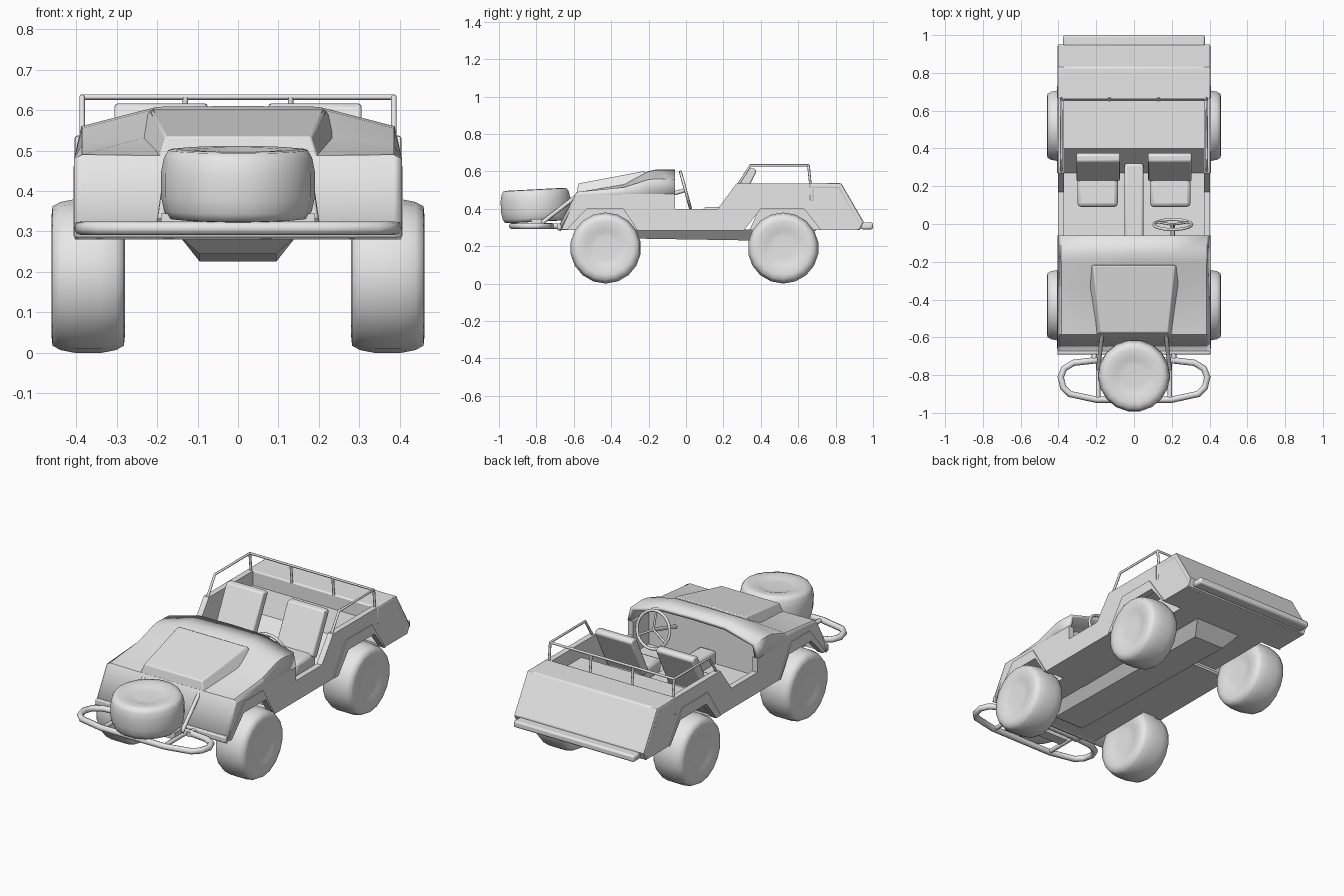
import bpy, bmesh, math
from mathutils import Matrix, Vector

if "Cube" in bpy.data.objects:
    bpy.data.objects.remove(bpy.data.objects["Cube"])

grey = bpy.data.materials.new("light_grey")
grey.diffuse_color = (0.8, 0.8, 0.8, 1)
grey.use_nodes = True
grey.node_tree.nodes["Principled BSDF"].inputs["Base Color"].default_value = grey.diffuse_color


def finish(ob, bevel=0.0, angle=30):
    ob.data.materials.append(grey)
    if bevel:
        m = ob.modifiers.new("bevel", 'BEVEL')
        m.width, m.segments, m.limit_method = bevel, 2, 'ANGLE'
    bpy.ops.object.select_all(action='DESELECT')
    ob.select_set(True)
    bpy.context.view_layer.objects.active = ob
    bpy.ops.object.shade_smooth_by_angle(angle=math.radians(angle))
    return ob


def mesh_object(name, bm, bevel=0.0, angle=30):
    bmesh.ops.recalc_face_normals(bm, faces=bm.faces)
    me = bpy.data.meshes.new(name)
    bm.to_mesh(me)
    bm.free()
    ob = bpy.data.objects.new(name, me)
    bpy.context.collection.objects.link(ob)
    return finish(ob, bevel, angle)


def prism(name, outline, x0, x1, bevel=0.0):
    """Extrude a (y, z) outline from x0 to x1."""
    bm = bmesh.new()
    a = [bm.verts.new((x0, y, z)) for y, z in outline]
    b = [bm.verts.new((x1, y, z)) for y, z in outline]
    bm.faces.new(a)
    bm.faces.new(b[::-1])
    n = len(a)
    for i in range(n):
        bm.faces.new((a[i], b[i], b[(i + 1) % n], a[(i + 1) % n]))
    return mesh_object(name, bm, bevel)


def box(name, x0, x1, y0, y1, z0, z1, bevel=0.0):
    return prism(name, [(y0, z0), (y1, z0), (y1, z1), (y0, z1)], x0, x1, bevel)


def tube(name, pts, r, closed=False):
    cu = bpy.data.curves.new(name, 'CURVE')
    cu.dimensions = '3D'
    cu.bevel_depth, cu.bevel_resolution, cu.use_fill_caps = r, 2, True
    sp = cu.splines.new('POLY')
    sp.points.add(len(pts) - 1)
    for p, co in zip(sp.points, pts):
        p.co = (*co, 1)
    sp.use_cyclic_u = closed
    ob = bpy.data.objects.new(name, cu)
    bpy.context.collection.objects.link(ob)
    bpy.ops.object.select_all(action='DESELECT')
    ob.select_set(True)
    bpy.context.view_layer.objects.active = ob
    bpy.ops.object.convert(target='MESH')
    return finish(bpy.context.view_layer.objects.active, 0, 50)


def tire(name, matrix, h=0.091, n=18):
    """Lathe a balloon tire with a shallow hub around local z."""
    prof = [(0, .88), (.06, .88), (.088, .90), (.11, .98), (.145, 1), (.172, .97),
            (.183, .75), (.19, .35)]
    prof = [(r, z * h) for r, z in prof]
    prof += [(r, -z) for r, z in reversed(prof)]
    bm = bmesh.new()
    vs = [bm.verts.new((r, 0, z)) for r, z in prof]
    es = [bm.edges.new(p) for p in zip(vs, vs[1:])]
    bmesh.ops.spin(bm, geom=vs + es, axis=(0, 0, 1), cent=(0, 0, 0),
                   angle=2 * math.pi, steps=n, use_merge=True)
    bmesh.ops.remove_doubles(bm, verts=bm.verts, dist=1e-4)
    bm.transform(matrix)
    return mesh_object(name, bm, 0, 65)


# wheels and the spare lying over the front bumper
for side, sx in (("left", -1), ("right", 1)):
    for end, y in (("front", -.43), ("rear", .52)):
        tire(f"{end}_{side}_wheel", Matrix.Translation((sx * .37, y, .19))
             @ Matrix.Rotation(sx * math.pi / 2, 4, 'Y'))
tire("spare_wheel", Matrix.Translation((0, -.803, .417)) @ Matrix.Rotation(math.radians(3), 4, 'X'), .087)

# body sides with door openings and wheel arches, plus thin arch flares
side_outline = [(-.685, .29), (-.58, .48), (-.06, .48), (-.06, .40), (.17, .40), (.27, .535),
                (.83, .535), (.95, .33), (.93, .287), (.72, .287), (.63, .40), (.40, .40),
                (.31, .285), (-.26, .285), (-.335, .40), (-.53, .40), (-.635, .29)]
rear_flare = [(.27, .287), (.385, .46), (.61, .46), (.73, .287), (.72, .287), (.63, .40),
              (.40, .40), (.31, .287)]
front_flare = [(-.66, .29), (-.52, .46), (-.355, .46), (-.25, .287), (-.26, .287),
               (-.335, .40), (-.53, .40), (-.635, .29)]
for side, sx in (("left", -1), ("right", 1)):
    prism(f"{side}_body_side", side_outline, sx * .37, sx * .402)
    prism(f"{side}_rear_flare", rear_flare, sx * .395, sx * .407)
    prism(f"{side}_front_flare", front_flare, sx * .395, sx * .407)

# hood, fenders and cowl: a shell lofted along y
sections = [(-.69, [(0, .29), (.24, .29), (.385, .29), (.405, .29)]),
            (-.585, [(0, .488), (.24, .488), (.385, .49), (.405, .48)]),
            (-.33, [(0, .54), (.24, .53), (.385, .515), (.405, .48)]),
            (-.205, [(0, .60), (.22, .598), (.385, .555), (.405, .48)]),
            (-.16, [(0, .61), (.20, .608), (.387, .56), (.405, .48)]),
            (-.06, [(0, .61), (.20, .606), (.387, .555), (.405, .48)])]
bm = bmesh.new()
rows = []
for y, half in sections:
    pts = [(-x, z) for x, z in half[:0:-1]] + half
    rows.append([bm.verts.new((x, y, z)) for x, z in pts])
for r0, r1 in zip(rows, rows[1:]):
    for i in range(len(r0) - 1):
        bm.faces.new((r0[i], r0[i + 1], r1[i + 1], r1[i]))
shell = mesh_object("front_bodywork", bm, 0, 20)
sol = shell.modifiers.new("thickness", 'SOLIDIFY')
sol.thickness, sol.offset = .022, -1

# raised hood panel
bm = bmesh.new()
top = [(-.18, -.575, .535), (.18, -.575, .535), (.215, -.22, .602), (-.215, -.22, .602)]
low = [(-.20, -.587, .475), (.20, -.587, .475), (.25, -.21, .55), (-.25, -.21, .55)]
t, l = [bm.verts.new(p) for p in top], [bm.verts.new(p) for p in low]
bm.faces.new(t)
bm.faces.new(l[::-1])
for i in range(4):
    bm.faces.new((t[i], l[i], l[(i + 1) % 4], t[(i + 1) % 4]))
mesh_object("hood_panel", bm, .005)

# inner structure
prism("engine_bay", [(-.665, .287), (-.58, .45), (-.24, .45), (-.24, .287)], -.28, .28)
bm = bmesh.new()
wall = [(-.375, .285), (.375, .285), (.375, .50), (.35, .535), (.20, .575), (-.20, .575),
        (-.35, .535), (-.375, .50)]
face = bm.faces.new([bm.verts.new((x, -.215, z)) for x, z in wall])
ext = bmesh.ops.extrude_face_region(bm, geom=[face])["geom"]
bmesh.ops.translate(bm, vec=(0, .015, 0), verts=[v for v in ext if isinstance(v, bmesh.types.BMVert)])
mesh_object("firewall", bm)
box("floor", -.375, .375, -.25, .31, .285, .30)
box("tunnel", -.05, .05, -.2, .32, .30, .375, .012)
prism("rear_underbody", [(.34, .287), (.40, .42), (.66, .42), (.66, .50), (.80, .50),
                         (.92, .31), (.92, .287)], -.28, .28)
box("tail_floor", -.375, .375, .72, .93, .287, .30)
for side, sx in (("left", -1), ("right", 1)):
    box(f"{side}_front_well_top", sx * .28, sx * .375, -.55, -.25, .40, .42)

# keel under the floor
bm = bmesh.new()
bmesh.ops.create_cube(bm, size=1)
for v in bm.verts:
    hi = v.co.z > 0
    v.co = (math.copysign(.145 if hi else .095, v.co.x),
            (-.60 if hi else -.54) if v.co.y < 0 else (.70 if hi else .62), .289 if hi else .226)
    if not hi and v.co.y < 0:
        v.co.z = .245
mesh_object("keel", bm)

# rear bed with sloped bulkhead, then the deck and slanted tail
prism("bed", [(.27, .30), (.40, .455), (.66, .455), (.66, .42), (.41, .42), (.30, .285)], -.375, .375)
prism("rear_deck", [(.66, .44), (.66, .537), (.83, .537), (.95, .33), (.93, .286), (.905, .286),
                    (.92, .325), (.815, .507), (.685, .507), (.685, .44)], -.404, .404, .008)
box("rear_bumper", -.375, .375, .935, 1.0, .29, .327, .01)

# seats
for side, sx in (("left", -1), ("right", 1)):
    x0, x1 = sorted((sx * .085, sx * .30))
    box(f"{side}_seat_cushion", x0, x1, .09, .27, .33, .41, .02)
    box(f"{side}_seat_base", x0 + .02, x1 - .02, .11, .26, .30, .34)
    prism(f"{side}_seat_back", [(.225, .40), (.265, .375), (.378, .60), (.365, .617), (.33, .615)],
          sx * .075, sx * .305, .008)

# cargo rail
R = .007
tube("cargo_rail", [(-.385, .28, .53), (-.385, .345, .632), (-.385, .655, .632), (.385, .655, .632),
                    (.385, .345, .632), (.385, .28, .53)], R)
for i, (x, y) in enumerate([(-.385, .655), (-.13, .655), (.13, .655), (.385, .655)]):
    tube(f"cargo_rail_post_{i + 1}", [(x, y + .01, .53), (x, y, .632)], R)

# steering wheel, spokes and column
c = Vector((.205, -.003, .50))
up, right = Vector((0, -.055, .20)).normalized(), Vector((1, 0, 0))


def on_wheel(a, r=.1):
    return c + right * (r * math.cos(a)) + up * (r * math.sin(a))


tube("steering_rim", [on_wheel(i * math.pi / 12) for i in range(24)], .008, True)
for i in range(3):
    tube(f"steering_spoke_{i + 1}", [c, on_wheel(math.radians(90 + 120 * i))], .006)
tube("steering_column", [c, (.205, -.21, .44)], .011)

# front bumper loop, mounts and spare wheel braces
half = [(.19, -.72), (.32, -.735), (.37, -.765), (.388, -.81), (.375, -.865), (.34, -.90),
        (.20, -.93)]
loop = [(x, y, .308) for x, y in half] + [(-x, y, .308) for x, y in half[::-1]]
tube("front_bumper_loop", loop, .017, True)
box("front_lip", -.405, .405, -.69, -.665, .29, .322, .006)
for side, sx in (("left", -1), ("right", 1)):
    tube(f"{side}_bumper_mount", [(sx * .21, -.66, .307), (sx * .21, -.74, .307)], .015)
    tube(f"{side}_bumper_bar", [(sx * .19, -.72, .308), (sx * .19, -.935, .308)], .012)
    tube(f"{side}_spare_brace", [(sx * .165, -.55, .495), (sx * .19, -.77, .325)], .011)
box("spare_carrier", -.19, .19, -.83, -.77, .305, .345)
